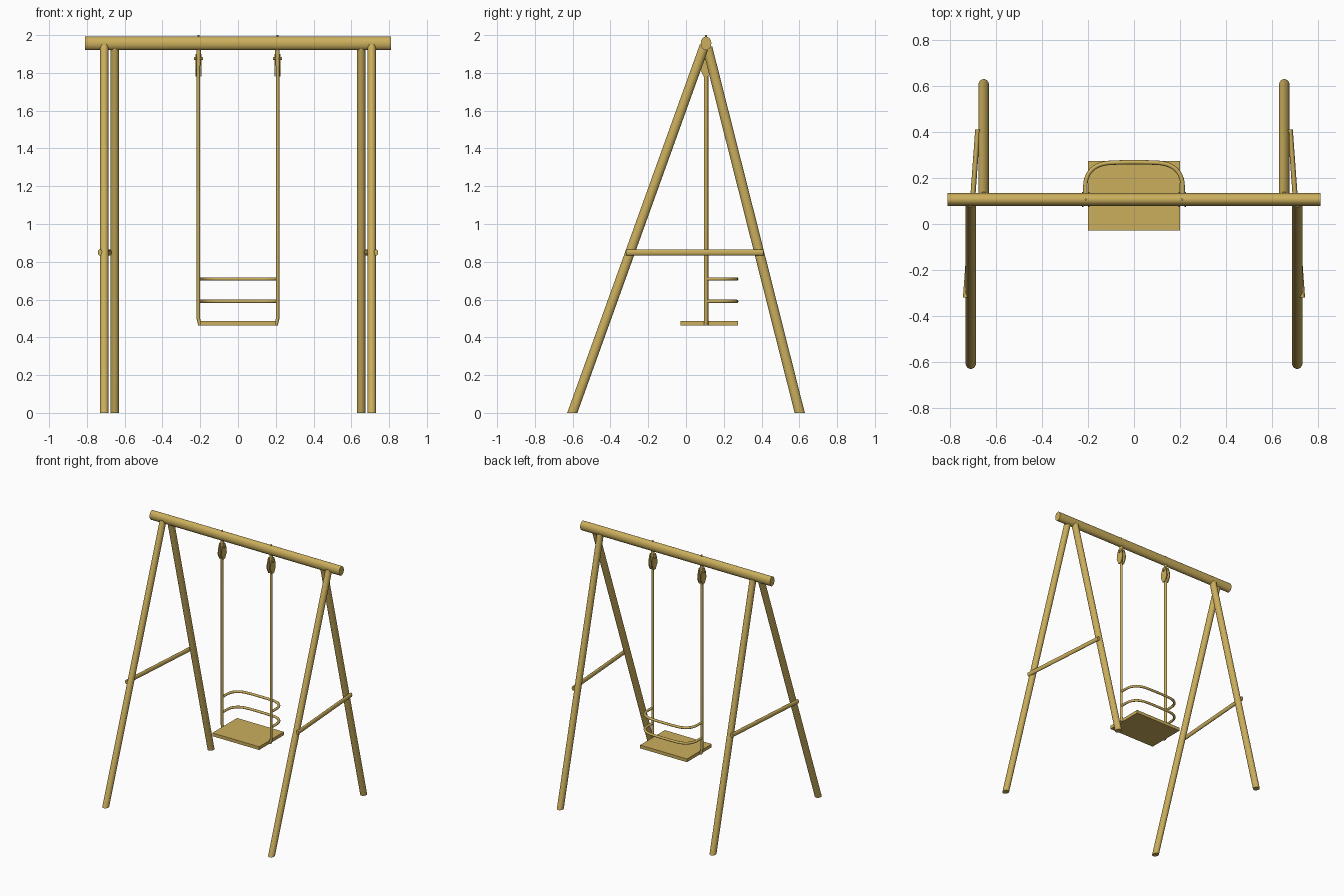
import bpy
import bmesh
from math import cos, sin, tau, radians
from mathutils import Vector

cube = bpy.data.objects.get("Cube")
if cube:
    bpy.data.objects.remove(cube, do_unlink=True)

# One warm wood colour for everything
wood = bpy.data.materials.new("golden_wood")
wood.use_nodes = True
colour = (0.60, 0.43, 0.11, 1)
wood.diffuse_color = colour
wood.node_tree.nodes["Principled BSDF"].inputs["Base Color"].default_value = colour

X, Y, Z = Vector((1, 0, 0)), Vector((0, 1, 0)), Vector((0, 0, 1))
MID = 0.106  # depth of the top beam


def finish(name, bm, smooth=True):
    bmesh.ops.recalc_face_normals(bm, faces=bm.faces)
    mesh = bpy.data.meshes.new(name)
    bm.to_mesh(mesh)
    bm.free()
    mesh.materials.append(wood)
    obj = bpy.data.objects.new(name, mesh)
    bpy.context.collection.objects.link(obj)
    if smooth:
        bpy.ops.object.select_all(action="DESELECT")
        obj.select_set(True)
        bpy.context.view_layer.objects.active = obj
        bpy.ops.object.shade_smooth_by_angle(angle=radians(40))
    return obj


def pole(name, points, u, v, sides=20):
    """Capped pole through the points, with an elliptical section u, v."""
    bm = bmesh.new()
    rings = []
    for p in points:
        rings.append([bm.verts.new(Vector(p) + u * cos(tau * i / sides) + v * sin(tau * i / sides))
                      for i in range(sides)])
    for a, b in zip(rings, rings[1:]):
        for i in range(sides):
            j = (i + 1) % sides
            bm.faces.new((a[i], a[j], b[j], b[i]))
    bm.faces.new(rings[0])
    bm.faces.new(rings[-1])
    return finish(name, bm)


def plate(name, profile, x, thick):
    """Side profile (y, z) extruded along x."""
    bm = bmesh.new()
    face = bm.faces.new([bm.verts.new((x - thick / 2, y, z)) for y, z in profile])
    new = bmesh.ops.extrude_face_region(bm, geom=[face])["geom"]
    bmesh.ops.translate(bm, vec=X * thick, verts=[g for g in new if isinstance(g, bmesh.types.BMVert)])
    return finish(name, bm, smooth=False)


# Frame
pole("top_beam", [(-0.81, MID, 1.956), (0.81, MID, 1.956)], Y * 0.028, Z * 0.036, 28)
for side, s in (("left", 1), ("right", -1)):
    pole(side + "_front_leg", [(s * 0.708, -0.602, 0), (s * 0.708, 0.1, 1.95)], X * 0.023, Y * 0.027)
    pole(side + "_rear_leg", [(s * 0.652, 0.602, 0), (s * 0.652, 0.112, 1.94)], X * 0.023, Y * 0.027)
    pole(side + "_brace", [(s * 0.731, -0.318, 0.849), (s * 0.678, 0.41, 0.849)], X * 0.011, Z * 0.017)

    # Hanger: bolt through the beam, cross pin and a two-plate clevis
    hx = s * 0.209
    pole(side + "_hanger_bolt", [(hx, MID, 1.84), (hx, MID, 2.0)], X * 0.005, Y * 0.005, 12)
    pole(side + "_hanger_neck", [(hx, MID, 1.84), (hx, MID, 1.93)], X * 0.012, Y * 0.012, 12)
    pole(side + "_hanger_pin", [(hx - 0.025, MID, 1.876), (hx + 0.025, MID, 1.876)],
         Y * 0.009, Z * 0.009, 12)
    clevis = [(MID - 0.012, 1.78), (MID + 0.012, 1.78), (MID + 0.032, 1.82),
              (MID + 0.03, 1.855), (MID + 0.014, 1.9), (MID - 0.014, 1.9),
              (MID - 0.03, 1.855), (MID - 0.032, 1.82)]
    for part, dx in (("inner", -0.013), ("outer", 0.013)):
        plate(f"{side}_{part}_clevis", clevis, hx + s * dx, 0.007)

    # Hanging rod, bent inwards to the seat
    pole(side + "_hanging_rod", [(s * 0.201, MID, 0.462), (s * 0.21, MID, 0.5), (s * 0.21, MID, 1.85)],
         X * 0.0095, Y * 0.012, 12)

# Seat board
plate("seat", [(-0.028, 0.462), (0.274, 0.462), (0.274, 0.487), (-0.028, 0.487)], 0, 0.4)

# Two bent back rails
for name, z in (("lower_back_rail", 0.59), ("upper_back_rail", 0.709)):
    data = bpy.data.curves.new(name, "CURVE")
    data.dimensions = "3D"
    data.bevel_depth = 0.0095
    data.bevel_resolution = 3
    data.resolution_u = 10
    data.use_fill_caps = True
    spline = data.splines.new("BEZIER")
    knots = [(-0.211, MID, 0, 0.02), (-0.211, 0.165, 0, 0.06), (-0.11, 0.265, 0.06, 0.004),
             (0.11, 0.265, 0.06, -0.004), (0.211, 0.165, 0, -0.06), (0.211, MID, 0, -0.02)]
    spline.bezier_points.add(len(knots) - 1)
    for bp, (x, y, tx, ty) in zip(spline.bezier_points, knots):
        bp.handle_left_type = bp.handle_right_type = "FREE"
        bp.co = (x, y, z)
        bp.handle_left = (x - tx, y - ty, z)
        bp.handle_right = (x + tx, y + ty, z)
    data.materials.append(wood)
    rail = bpy.data.objects.new(name, data)
    bpy.context.collection.objects.link(rail)
    bpy.ops.object.select_all(action="DESELECT")
    rail.select_set(True)
    bpy.context.view_layer.objects.active = rail
    bpy.ops.object.convert(target="MESH")
    bpy.ops.object.shade_smooth_by_angle(angle=radians(40))
